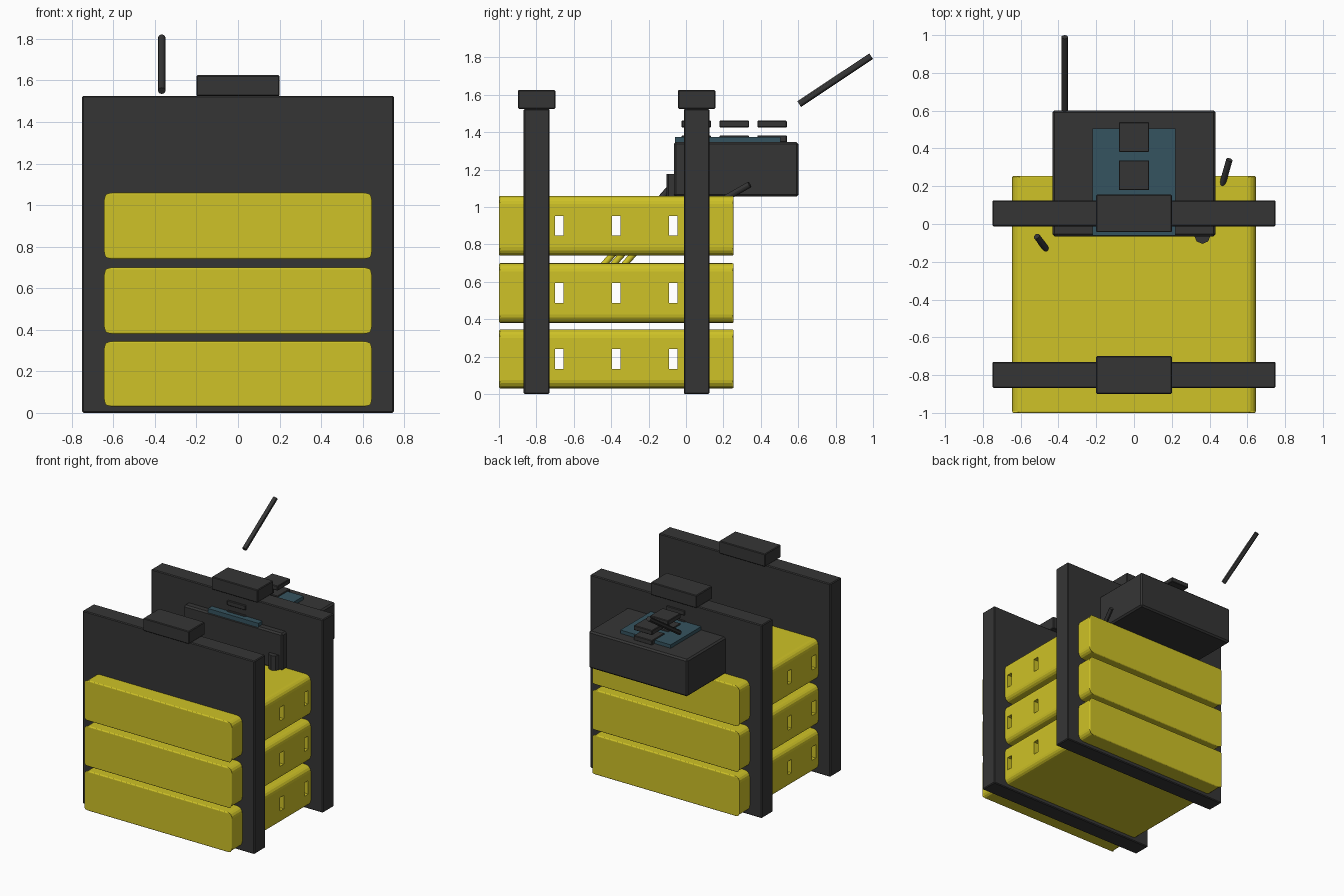
import bpy
from mathutils import Vector

if "Cube" in bpy.data.objects:
    bpy.data.objects.remove(bpy.data.objects["Cube"])


def material(name, rgb):
    m = bpy.data.materials.new(name)
    m.diffuse_color = (*rgb, 1)
    m.use_nodes = True
    m.node_tree.nodes["Principled BSDF"].inputs["Base Color"].default_value = m.diffuse_color
    return m


YELLOW = material("yellow", (0.62, 0.54, 0.02))
DARK = material("charcoal", (0.036, 0.036, 0.036))
TEAL = material("dark_teal", (0.036, 0.088, 0.115))


def box(name, x, y, z, mat, bevel=0.0):
    """Box from (min, max) ranges, optional small edge bevel."""
    bpy.ops.mesh.primitive_cube_add(
        size=1, location=[(r[0] + r[1]) / 2 for r in (x, y, z)])
    o = bpy.context.object
    o.name = name
    for v in o.data.vertices:
        v.co = [c * (r[1] - r[0]) for c, r in zip(v.co, (x, y, z))]
    o.data.materials.append(mat)
    if bevel:
        b = o.modifiers.new("bevel", 'BEVEL')
        b.width, b.segments = bevel, 1
    return o


def rod(name, a, b, radius, mat, sides=12):
    a, b = Vector(a), Vector(b)
    d = b - a
    bpy.ops.mesh.primitive_cylinder_add(
        vertices=sides, radius=radius, depth=d.length, location=(a + b) / 2,
        rotation=d.to_track_quat('Z', 'Y').to_euler())
    o = bpy.context.object
    o.name = name
    o.data.materials.append(mat)
    bpy.ops.object.shade_smooth_by_angle()
    return o


def round_along_y(o, width, segments):
    """Round only the four edges running front to back."""
    w = o.data.attributes.new("bevel_weight_edge", 'FLOAT', 'EDGE')
    for e in o.data.edges:
        p, q = (o.data.vertices[i].co for i in e.vertices)
        w.data[e.index].value = 1.0 if abs(p.y - q.y) > 0.1 else 0.2
    b = o.modifiers.new("round", 'BEVEL')
    b.limit_method = 'WEIGHT'
    b.width, b.segments = width, segments


# Stacked yellow modules with slots running through the sides
for i, (z0, z1) in enumerate(((0.03, 0.345), (0.38, 0.70), (0.74, 1.06))):
    module = box(f"yellow_module_{i + 1}", (-0.645, 0.645), (-1.0, 0.255), (z0, z1), YELLOW)
    round_along_y(module, 0.045, 4)
    zc = (z0 + z1) / 2
    for j, y in enumerate((-0.677, -0.373, -0.068)):
        cutter = box(f"slot_cutter_{i}_{j}", (-0.9, 0.9), (y - 0.023, y + 0.023),
                     (zc - 0.053, zc + 0.053), YELLOW)
        cutter.hide_render = True
        cutter.hide_set(True)
        m = module.modifiers.new("slot", 'BOOLEAN')
        m.operation, m.solver, m.object = 'DIFFERENCE', 'EXACT', cutter

# Clamping plates with a block on top
for name, y0, y1 in (("front", -0.868, -0.73), ("rear", -0.012, 0.125)):
    yc = (y0 + y1) / 2
    box(f"{name}_plate", (-0.75, 0.75), (y0, y1), (0, 1.525), DARK, 0.006)
    box(f"{name}_top_block", (-0.2, 0.2), (yc - 0.1, yc + 0.1), (1.525, 1.625), DARK, 0.005)

# Control box, screen and two levels of square pads
box("control_box", (-0.432, 0.432), (-0.065, 0.602), (1.055, 1.348), DARK, 0.012)
box("screen", (-0.22, 0.22), (-0.06, 0.505), (1.34, 1.375), TEAL)
for k, y in enumerate((0.055, 0.258, 0.46)):
    for level, z0, z1 in (("lower", 1.345, 1.383), ("upper", 1.425, 1.462)):
        box(f"{level}_pad_{k + 1}", (-0.08, 0.08), (y - 0.079, y + 0.079), (z0, z1), DARK, 0.004)

# Antenna, knob and slanted levers
rod("antenna", (-0.367, 0.605, 1.55), (-0.367, 0.99, 1.806), 0.018, DARK)
rod("knob", (0.362, -0.062, 1.04), (0.362, -0.062, 1.175), 0.043, DARK, 8)
rod("left_lever", (-0.46, -0.14, 1.04), (-0.515, -0.065, 1.125), 0.017, DARK)
rod("right_lever", (0.465, 0.20, 1.04), (0.505, 0.34, 1.12), 0.017, DARK)

# Yellow hoses crossing the gap between the upper modules
for k, (x, y) in enumerate(((-0.25, -0.45), (0.0, -0.40), (0.25, -0.34))):
    rod(f"hose_{k + 1}", (x, y, 0.68), (x, y + 0.07, 0.76), 0.017, YELLOW)
